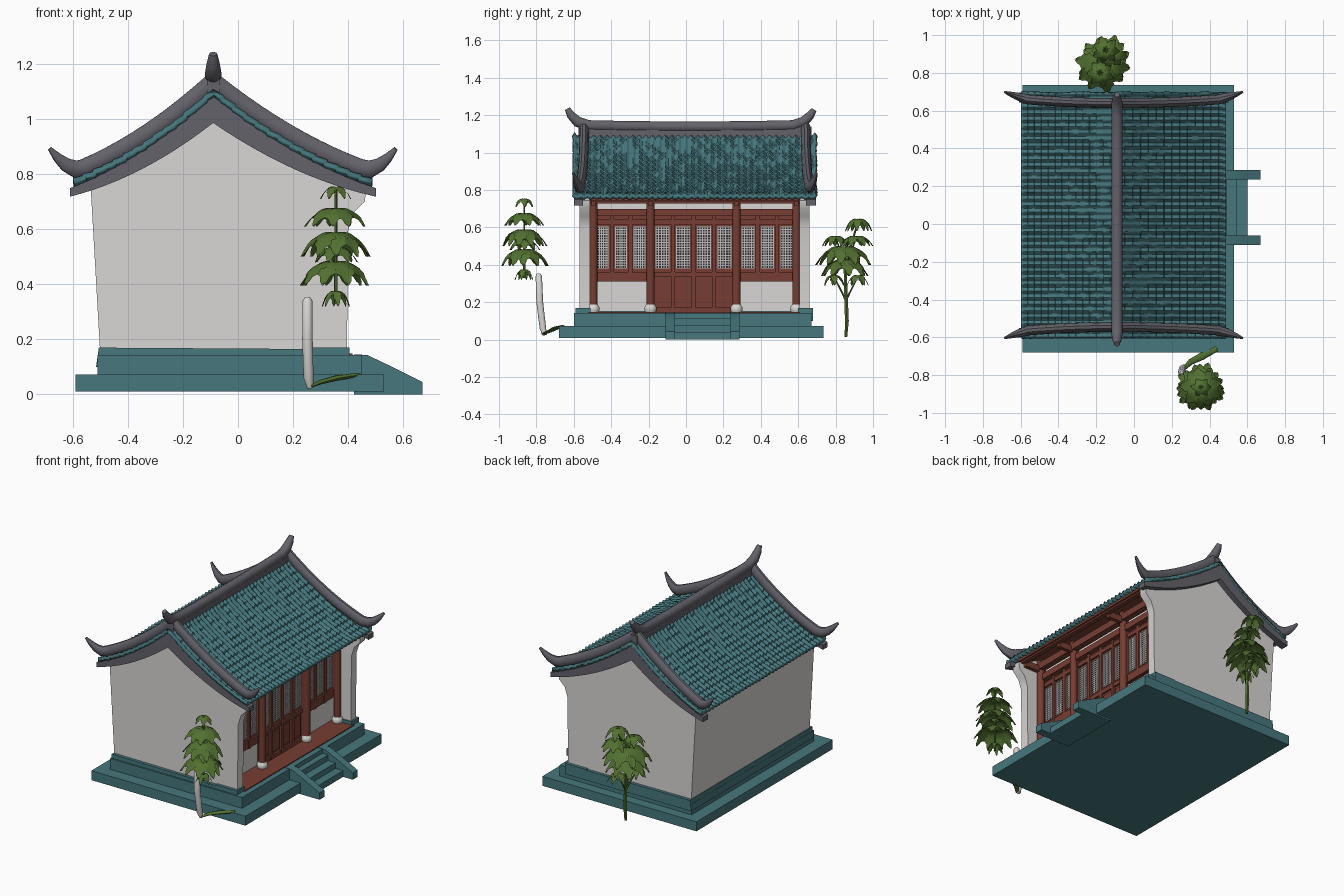
import bpy, bmesh, math, random
from mathutils import Vector

if "Cube" in bpy.data.objects:
    bpy.data.objects.remove(bpy.data.objects["Cube"])
random.seed(4)

def mat(name, r, g, b):
    m = bpy.data.materials.new(name)
    m.diffuse_color = (r, g, b, 1)
    m.use_nodes = True
    m.node_tree.nodes["Principled BSDF"].inputs["Base Color"].default_value = m.diffuse_color
    return m

TEAL = mat("teal_tile", 0.062, 0.185, 0.205)
WHITE = mat("plaster_white", 0.70, 0.68, 0.66)
GREY = mat("ridge_grey", 0.125, 0.122, 0.145)
RED = mat("red_brown_wood", 0.18, 0.047, 0.032)
DARK = mat("dark_opening", 0.03, 0.026, 0.026)
PALE = mat("pale_lattice", 0.52, 0.51, 0.50)
GREEN = mat("leaf_green", 0.085, 0.165, 0.030)

def finish(name, bm, m, smooth=True):
    bmesh.ops.recalc_face_normals(bm, faces=bm.faces)
    me = bpy.data.meshes.new(name)
    bm.to_mesh(me)
    bm.free()
    me.materials.append(m)
    for p in me.polygons:
        p.use_smooth = smooth
    if smooth:
        me.set_sharp_from_angle(angle=math.radians(40))
    ob = bpy.data.objects.new(name, me)
    bpy.context.collection.objects.link(ob)
    return ob

def boxes(name, m, *specs):
    """Each spec is x0, x1, y0, y1, z0, z1."""
    bm = bmesh.new()
    for x0, x1, y0, y1, z0, z1 in specs:
        vs = bmesh.ops.create_cube(bm, size=1)['verts']
        for v in vs:
            v.co = ((x0 + x1) / 2 + v.co.x * (x1 - x0), (y0 + y1) / 2 + v.co.y * (y1 - y0),
                    (z0 + z1) / 2 + v.co.z * (z1 - z0))
    return finish(name, bm, m, False)

def strip(name, m, tops, bots, *spans):
    """Solid between an upper and a lower x-z line, extruded over each y span."""
    bm = bmesh.new()
    for y0, y1 in spans:
        rings = [[bm.verts.new((t[0], y0, t[1])), bm.verts.new((t[0], y1, t[1])),
                  bm.verts.new((b[0], y1, b[1])), bm.verts.new((b[0], y0, b[1]))]
                 for t, b in zip(tops, bots)]
        for a, b in zip(rings, rings[1:]):
            for k in range(4):
                bm.faces.new((a[k], a[(k + 1) % 4], b[(k + 1) % 4], b[k]))
        bm.faces.new(rings[0])
        bm.faces.new(rings[-1])
    return finish(name, bm, m)

def tube(name, m, path, radii, tall=1.0, sides=10):
    bm = bmesh.new()
    pts = [Vector(p) for p in path]
    d = (pts[-1] - pts[0]).normalized()
    ref = Vector((0, 1, 0)) if abs(d.z) > 0.8 else Vector((0, 0, 1))
    rings = []
    for i, p in enumerate(pts):
        t = (pts[min(i + 1, len(pts) - 1)] - pts[max(i - 1, 0)]).normalized()
        s = t.cross(ref).normalized()
        u = s.cross(t)
        r = radii[i]
        rings.append([bm.verts.new(p + s * r * math.cos(2 * math.pi * k / sides)
                                   + u * r * tall * math.sin(2 * math.pi * k / sides)) for k in range(sides)])
    for a, b in zip(rings, rings[1:]):
        for k in range(sides):
            bm.faces.new((a[k], a[(k + 1) % sides], b[(k + 1) % sides], b[k]))
    bm.faces.new(rings[0])
    bm.faces.new(rings[-1])
    return finish(name, bm, m)

# Roof curve: ridge at CX, different reach towards the back (-x) and the porch (+x)
CX = -0.09
def reach(s): return 0.58 if s > 0 else 0.51
def curve(t): return 0.77 + 0.33 * (0.6 * (1 - t) + 0.4 * (1 - t) * abs(1 - t))
def roof_z(x):
    return curve(abs(x - CX) / reach(x - CX))

# Stepped platform and entrance stair
boxes("platform", TEAL, (-0.59, 0.53, -0.68, 0.735, 0.01, 0.072))
boxes("upper_platform", TEAL, (-0.51, 0.45, -0.60, 0.67, 0.07, 0.143))
strip("wall_skirt", TEAL, [(-0.505, 0.17), (0.26, 0.165)], [(-0.515, 0.10), (0.26, 0.10)], (-0.59, 0.68))
boxes("skirt_ends", TEAL, (0.25, 0.405, -0.59, -0.51, 0.1, 0.17), (0.25, 0.405, 0.60, 0.68, 0.1, 0.17))
boxes("porch_floor", RED, (0.26, 0.415, -0.52, 0.61, 0.14, 0.149))
strip("stair_cheeks", TEAL, [(0.42, 0.146), (0.47, 0.143), (0.56, 0.10), (0.67, 0.045)],
      [(0.42, 0), (0.47, 0), (0.56, 0), (0.67, 0)], (-0.11, -0.06), (0.235, 0.285))
boxes("stair_treads", TEAL, *[(0.42, 0.49 + 0.055 * i, -0.07, 0.245, 0, 0.115 - 0.037 * i) for i in range(3)])

# White body with gable ends and the flared wing walls beside the porch
xs = [-0.535 + i * (0.27 + 0.535) / 22 for i in range(23)] + [CX]
xs.sort()
strip("house_body", WHITE, [(x, roof_z(x) - 0.035) for x in xs],
      [(x + max(0, (CX - x) / 0.445) * 0.035, 0.15) for x in xs], (-0.57, 0.66))
wx = [0.24, 0.30, 0.36, 0.40, 0.405, 0.43, 0.465]
strip("wing_walls", WHITE, [(x, roof_z(x) - 0.035) for x in wx],
      [(0.24, 0.15), (0.30, 0.15), (0.36, 0.15), (0.395, 0.15), (0.40, 0.60), (0.42, 0.66), (0.46, 0.70)],
      (-0.57, -0.512), (0.607, 0.66))

# Tiled roof: ribs down the slope, small steps at every tile row
bm = bmesh.new()
ROWS, RIBS, SUB = 14, 37, 6
ny = RIBS * SUB
ts = [(r + f) / ROWS for r in range(ROWS) for f in (0.04, 0.96)]
cols = [(-1, t) for t in reversed(ts)] + [(1, t) for t in ts]
grid = []
for s, t in cols:
    step = 0.007 * ((t * ROWS) % 1)
    wob = [random.uniform(-0.002, 0.002) for _ in range(RIBS + 1)]
    grid.append([bm.verts.new((CX + s * t * reach(s), -0.597 + 1.287 * j / ny,
                               curve(t) + step + wob[j // SUB] + 0.008 * math.cos(2 * math.pi * j / SUB)))
                 for j in range(ny + 1)])
for a, b in zip(grid, grid[1:]):
    for j in range(ny):
        bm.faces.new((a[j], b[j], b[j + 1], a[j + 1]))
roof = finish("tiled_roof", bm, TEAL)
sol = roof.modifiers.new("thickness", 'SOLIDIFY')
sol.thickness = 0.022
sol.offset = -1

# Brown soffit below the porch eave
sx = [0.25 + 0.22 * i / 6 for i in range(7)]
strip("porch_soffit", RED, [(x, roof_z(x) - 0.015) for x in sx], [(x, roof_z(x) - 0.036) for x in sx], (-0.515, 0.61))

# Grey bargeboards at both gables
bx = [CX + (i / 12) * (0.52 if i < 0 else 0.59) for i in range(-12, 13)]
def board_low(x):
    return roof_z(x) - 0.115 + 0.065 * abs(x - CX) / reach(x - CX)
strip("bargeboards", GREY, [(x, roof_z(x) - 0.018) for x in bx], [(x, board_low(x)) for x in bx],
      (-0.60, -0.55), (0.642, 0.695))

# Gable rolls that sweep up to pointed tips at the four corners
for yb, out, side in ((-0.545, -1, "front"), (0.64, 1, "rear")):
    for s, end in ((-1, "back"), (1, "porch")):
        D = reach(s)
        path, rad = [], []
        for i in range(11):
            t = 0.92 * i / 10
            path.append((CX + s * t * D, yb + out * 0.022 * t * t, curve(t) + 0.034))
            rad.append(0.026)
        for off, z, dy, r in ((-0.01, 0.818, 0.028, 0.024), (0.025, 0.834, 0.038, 0.019),
                              (0.055, 0.86, 0.048, 0.013), (0.083, 0.892, 0.058, 0.006)):
            path.append((CX + s * (D + off), yb + out * dy, z))
            rad.append(r)
        tube("gable_roll_%s_%s" % (side, end), GREY, path, rad, 1.35)

# Main ridge with upturned ends
boxes("ridge_base", GREY, (CX - 0.022, CX + 0.022, -0.575, 0.67, 1.06, 1.14))
tube("ridge_roll", GREY,
     [(CX, y, z) for y, z in ((-0.635, 1.235), (-0.615, 1.20), (-0.58, 1.165), (-0.52, 1.145), (-0.3, 1.14),
                              (0.02, 1.138), (0.34, 1.14), (0.57, 1.145), (0.63, 1.165), (0.665, 1.20), (0.685, 1.23))],
     [0.015, 0.024, 0.03, 0.03, 0.03, 0.03, 0.03, 0.03, 0.03, 0.024, 0.015])

# Porch columns on white stone bases, with tie beams
for i, y in enumerate((-0.495, -0.19, 0.27, 0.59)):
    tube("column_%d" % i, RED, [(0.31, y, 0.15), (0.31, y, 0.79)], [0.022, 0.022], 1, 14)
    tube("column_base_%d" % i, WHITE, [(0.31, y, z) for z in (0.146, 0.16, 0.175, 0.187)],
         [0.028, 0.034, 0.032, 0.024], 1, 14)
boxes("tie_beams", RED, *[(0.28, 0.43, y - 0.012, y + 0.012, 0.715, 0.755) for y in (-0.495, -0.19, 0.27, 0.59)])
boxes("long_beams", RED, (0.265, 0.315, -0.51, 0.605, 0.66, 0.70), (0.295, 0.335, -0.51, 0.605, 0.727, 0.77),
      (0.42, 0.45, -0.51, 0.605, 0.738, 0.76))

# Door and window bays: backing, stiles, rails, lattice panes
back, frame, dark, bars = [], [], [], []
for y0, y1, n, door in ((-0.495, -0.20, 3, False), (-0.18, 0.26, 4, True), (0.28, 0.59, 3, False)):
    zb = 0.15 if door else 0.31
    back.append((0.262, 0.282, y0, y1, zb, 0.665))
    w = (y1 - y0) / n
    for z in ((0.16, 0.35, 0.63) if door else (0.325, 0.35, 0.63)):
        frame.append((0.275, 0.294, y0, y1, z - 0.013, z + 0.013))
    for k in range(n + 1):
        frame.append((0.275, 0.297, y0 + k * w - 0.011, y0 + k * w + 0.011, zb, 0.665))
    for k in range(n):
        a, b = y0 + k * w + 0.02, y0 + (k + 1) * w - 0.02
        dark.append((0.280, 0.285, a, b, 0.38, 0.605))
        for q in range(6):
            c = a + (b - a) * q / 5
            bars.append((0.284, 0.288, c - 0.0025, c + 0.0025, 0.38, 0.605))
        for q in range(17):
            c = 0.382 + 0.221 * q / 16
            bars.append((0.284, 0.288, a, b, c - 0.0025, c + 0.0025))
        if door:
            back.append((0.28, 0.288, a, b, 0.19, 0.32))
boxes("bay_backing", RED, *back)
boxes("bay_frames", RED, *frame)
boxes("lattice_panes", DARK, *dark)
boxes("lattice_bars", PALE, *bars)

# Plants: whorls of drooping serrated leaves
def plant(name, whorls):
    bm = bmesh.new()
    for cx, cy, cz, r, drop, n in whorls:
        a0 = random.random() * 6
        for k in range(n):
            ang = a0 + 2 * math.pi * k / n + random.uniform(-0.12, 0.12)
            L = r * random.uniform(0.88, 1.05)
            d, p = Vector((math.cos(ang), math.sin(ang), 0)), Vector((-math.sin(ang), math.cos(ang), 0))
            prev = None
            for j in range(11):
                s = j / 10
                w = r * 0.36 * math.sin(math.pi * (0.08 + 0.92 * s) ** 1.1) * (1 if j % 2 else 0.72) + 0.001
                mid = Vector((cx, cy, cz + drop * (0.25 * math.sin(math.pi * s) - s * s))) + d * L * s
                row = [bm.verts.new(mid + p * w * e + d * abs(e) * 0.08 * L - Vector((0, 0, 0.35 * w * abs(e))))
                       for e in (-1, 0, 1)]
                if prev:
                    for q in (0, 1):
                        bm.faces.new((prev[q], prev[q + 1], row[q + 1], row[q]))
                prev = row
    return finish(name, bm, GREEN)

plant("front_plant_leaves", [(0.355, -0.865, z, r, dr, n) for z, r, dr, n in (
    (0.75, 0.055, 0.04, 6), (0.67, 0.105, 0.06, 9), (0.58, 0.12, 0.08, 10), (0.53, 0.085, 0.05, 7),
    (0.475, 0.125, 0.08, 10), (0.37, 0.05, 0.05, 6))])
tube("front_plant_stem", GREEN, [(0.355, -0.865, 0.33), (0.355, -0.865, 0.75)], [0.007, 0.005], 1, 6)
tube("white_post", WHITE, [(0.262, -0.755, 0.025), (0.256, -0.765, 0.06), (0.252, -0.782, 0.2),
                           (0.252, -0.787, 0.34), (0.252, -0.787, 0.354)], [0.012, 0.018, 0.019, 0.018, 0.009])
tube("fallen_stem", GREEN, [(0.265, -0.765, 0.03), (0.30, -0.73, 0.045), (0.36, -0.70, 0.06), (0.44, -0.66, 0.072)],
     [0.01, 0.016, 0.02, 0.014], 0.5)

plant("rear_plant_leaves", [
    (-0.15, 0.92, 0.64, 0.07, 0.06, 7), (-0.18, 0.80, 0.55, 0.07, 0.05, 7), (-0.12, 0.91, 0.55, 0.085, 0.05, 8),
    (-0.16, 0.845, 0.49, 0.14, 0.09, 10), (-0.17, 0.85, 0.42, 0.125, 0.08, 9),
    (-0.15, 0.92, 0.34, 0.06, 0.05, 6), (-0.20, 0.79, 0.34, 0.055, 0.05, 6)])
tube("rear_plant_stem", GREEN, [(-0.16, 0.855, 0.015), (-0.16, 0.86, 0.1), (-0.16, 0.85, 0.4), (-0.15, 0.92, 0.63)],
     [0.008, 0.012, 0.009, 0.005], 1, 6)
for i, (y, z, x) in enumerate(((0.80, 0.54, -0.18), (0.91, 0.54, -0.12), (0.92, 0.34, -0.15), (0.79, 0.34, -0.20))):
    tube("rear_plant_branch_%d" % i, GREEN, [(-0.16, 0.855, z - 0.13), (x, y, z)], [0.006, 0.004], 1, 6)
